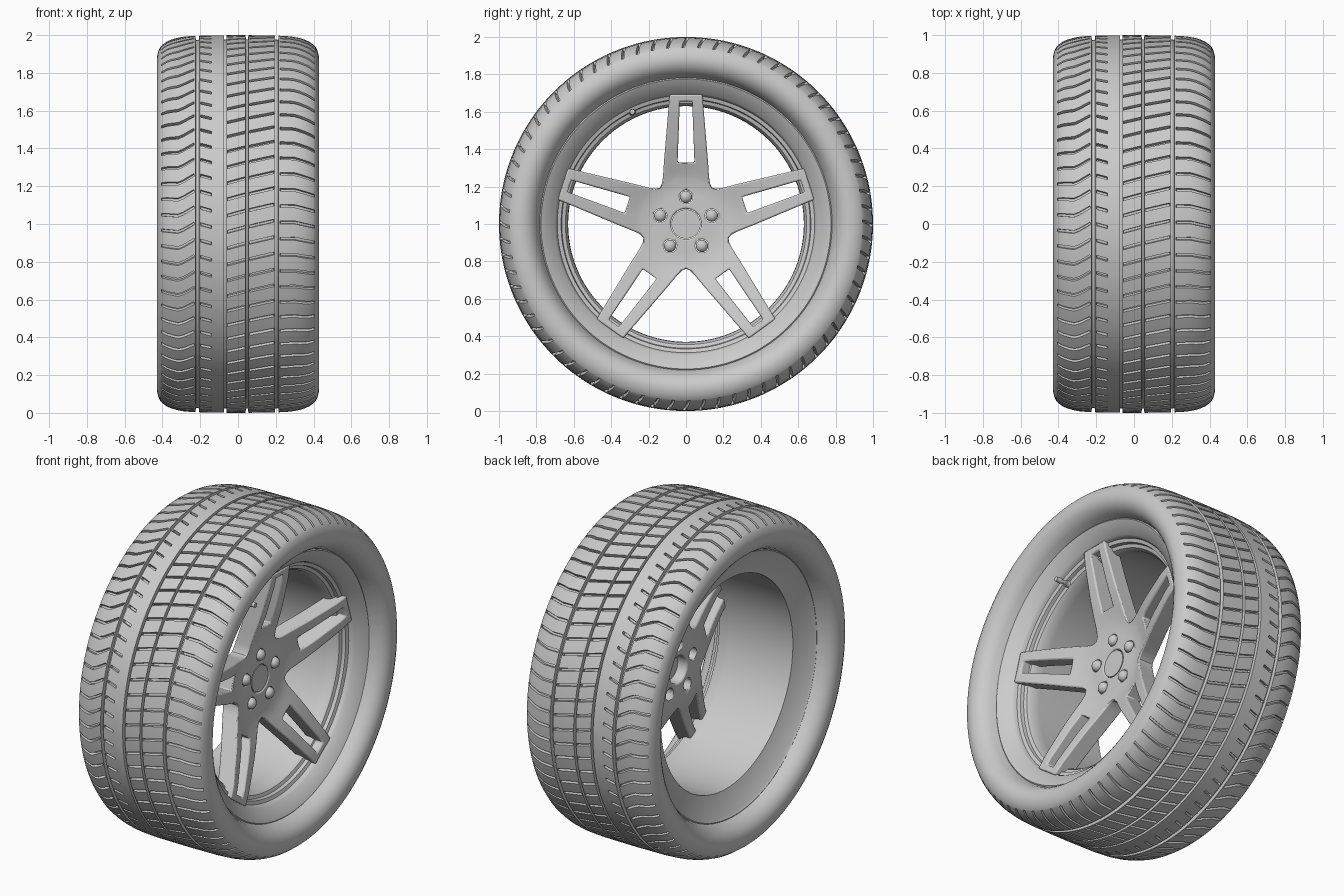
import bpy, bmesh
from math import sin, cos, pi, radians, tan
from mathutils import Vector

if "Cube" in bpy.data.objects:
    bpy.data.objects.remove(bpy.data.objects["Cube"])

CZ = 1.0  # axle height; axle runs along x


def lerp(table, v):
    if v <= table[0][0]:
        return table[0][1]
    for (a, p), (b, q) in zip(table, table[1:]):
        if v <= b:
            return p + (q - p) * (v - a) / (b - a)
    return table[-1][1]


def finish(bm, name, angle=35):
    bmesh.ops.recalc_face_normals(bm, faces=bm.faces[:])
    me = bpy.data.meshes.new(name)
    bm.to_mesh(me)
    bm.free()
    ob = bpy.data.objects.new(name, me)
    bpy.context.collection.objects.link(ob)
    smooth(ob, angle)
    return ob


def smooth(ob, angle=35):
    bpy.ops.object.select_all(action='DESELECT')
    ob.select_set(True)
    bpy.context.view_layer.objects.active = ob
    bpy.ops.object.shade_smooth_by_angle(angle=radians(angle))


def revolve(name, rows, cols, point):
    """Closed ring of quads; point(row, col) gives (x, radius, angle)."""
    bm = bmesh.new()
    grid = []
    for row in rows:
        ring = []
        for c in cols:
            x, r, t = point(row, c)
            ring.append(bm.verts.new((x, -r * cos(t), CZ + r * sin(t))))
        grid.append(ring)
    n = len(cols)
    for a, b in zip(grid, grid[1:]):
        for j in range(n):
            bm.faces.new((a[j], a[(j + 1) % n], b[(j + 1) % n], b[j]))
    return finish(bm, name)


def cylinder(bm, x0, x1, r0, r1, y, z, segs=24):
    rings = [[bm.verts.new((x, y + r * cos(2 * pi * i / segs), z + r * sin(2 * pi * i / segs)))
              for i in range(segs)] for x, r in ((x0, r0), (x1, r1))]
    for i in range(segs):
        k = (i + 1) % segs
        bm.faces.new((rings[0][i], rings[0][k], rings[1][k], rings[1][i]))
    bm.faces.new(rings[0])
    bm.faces.new(rings[1])


# Tyre: crown curve, sidewalls, ring grooves and slanted cross cuts
PITCHES = 72
CROWN = [(0, 1.0), (.2, .998), (.28, .993), (.33, .984), (.37, .97), (.395, .955), (.41, .94)]
SIDE = [(.422, .915), (.428, .89), (.427, .865), (.418, .84), (.40, .815), (.37, .795), (.33, .78)]
# ribs: (start, end, cut start, cut end)
RIBS = [(-.41, -.225, -.405, -.232), (-.205, -.075, -.198, -.14), (-.06, .04, -.058, .038),
        (.055, .195, .06, .19), (.215, .41, .222, .405)]
SHIFT = [(-.41, .1), (-.31, 0), (-.23, .55), (-.2, .5), (-.14, .3), (-.06, 0), (.04, .32),
         (.06, .35), (.19, .7), (.22, .6), (.3, .6), (.41, .3)]

rows = [(-x, r, 0) for x, r in reversed(SIDE)]
for i, (a, b, c, d) in enumerate(RIBS):
    def add(x, cut, drop=0):
        rows.append((x, lerp(CROWN, abs(x)) - drop, cut))
    add(a, 0)
    add(c, 0)
    steps = max(2, int((d - c) / .025))
    for k in range(steps + 1):
        add(c + .002 + (d - c - .004) * k / steps, 1)
    add(d, 0)
    add(b, 0)
    if i < 4:  # ring groove floor
        add(b + .002, 0, .022)
        add(RIBS[i + 1][0] - .002, 0, .022)
rows += [(x, r, 0) for x, r in SIDE]
cols = [(p + f, cut) for p in range(PITCHES)
        for f, cut in ((0, 0), (.41, 0), (.43, 1), (.57, 1), (.59, 0))]


def tyre_point(row, col):
    x, r, cut = row
    return x, r - .02 * cut * col[1], 2 * pi * (col[0] + lerp(SHIFT, x)) / PITCHES


revolve("tyre", rows, cols, tyre_point)

# Rim: front lip, stepped seat, barrel and rear flange
RIM = [(.30, .79), (.33, .785), (.338, .775), (.332, .765), (.29, .70), (.275, .692), (.262, .688),
       (.255, .668), (.235, .664), (.228, .645), (.205, .632), (.15, .63), (-.05, .632), (-.2, .632),
       (-.275, .632), (-.325, .765), (-.335, .775), (-.33, .785), (-.30, .79)]
revolve("rim", RIM, [2 * pi * i / 128 for i in range(128)], lambda p, t: (p[0], p[1], t))

# Five split spokes with hub: half-sector rows (centre, slot edge, outer edge) as (sideways, outward)
FRONT = [(0, .15), (.2, .15), (.26, .163), (.33, .19), (.42, .222), (.52, .25), (.62, .277), (.7, .29)]
BACK = [(0, .05), (.2, .05), (.26, .06), (.33, .085), (.42, .115), (.52, .145), (.62, .17), (.7, .185)]


def arc(r):
    return [(r * sin(radians(a)), r * cos(radians(a))) for a in (0, 18, 36)]


half = [arc(.082), arc(.12), arc(.16), arc(.2),
        [(0, .245), (.06, .24), (.141, .194)],
        [(0, .265), (.05, .262), (.13, .211)],
        [(0, .295), (.047, .293), (.123, .25)]]
for k in range(9):
    z = .33 + .325 * k / 8
    half.append([(0, z), (.045 - .012 * k / 8, z), (.118 - .027 * k / 8, z)])
half.append([(0, .692), (.033, .692), (.088, .692)])
SLOT = range(7, 15)

bm = bmesh.new()
for s in range(5):
    t = 2 * pi * s / 5
    for side in (1, -1):
        g = []
        for row in half:
            line = []
            for u, v in row:
                u *= side
                x = lerp(FRONT, (u * u + v * v) ** .5)
                line.append(bm.verts.new((x, u * cos(t) + v * sin(t), CZ + v * cos(t) - u * sin(t))))
            g.append(line)
        for i in range(len(g) - 1):
            for c in (0, 1):
                if c == 0 and i in SLOT:
                    continue
                q = (g[i][c], g[i][c + 1], g[i + 1][c + 1], g[i + 1][c])
                bm.faces.new(q if side > 0 else q[::-1])
bmesh.ops.remove_doubles(bm, verts=bm.verts[:], dist=.0005)
loose = [v for v in bm.verts if not v.link_faces]
bmesh.ops.delete(bm, geom=loose, context='VERTS')
ext = bmesh.ops.extrude_face_region(bm, geom=bm.faces[:], use_keep_orig=True)
for v in ext["geom"]:
    if isinstance(v, bmesh.types.BMVert):
        v.co.x = lerp(BACK, (v.co.y ** 2 + (v.co.z - CZ) ** 2) ** .5)
spokes = finish(bm, "spokes_and_hub")
bev = spokes.modifiers.new("soft_edges", 'BEVEL')
bev.width, bev.segments, bev.limit_method, bev.angle_limit = .008, 2, 'ANGLE', radians(50)

# Wheel nut holes
nuts = [(.145 * sin(2 * pi * i / 5), CZ + .145 * cos(2 * pi * i / 5)) for i in range(5)]
bm = bmesh.new()
for y, z in nuts:
    cylinder(bm, 0, .3, .036, .036, y, z)
cutter = finish(bm, "nut_hole_cutter")
cutter.hide_render = True
cutter.hide_viewport = True
cut = spokes.modifiers.new("nut_holes", 'BOOLEAN')
cut.operation, cut.object, cut.solver = 'DIFFERENCE', cutter, 'EXACT'

# Domed wheel nuts
for i, (y, z) in enumerate(nuts):
    bpy.ops.mesh.primitive_uv_sphere_add(segments=20, ring_count=12, radius=.033, location=(.148, y, z))
    nut = bpy.context.object
    nut.name = f"wheel_nut_{i + 1}"
    nut.scale.x = .9
    smooth(nut)

# Centre cap
bm = bmesh.new()
cylinder(bm, .11, .147, .078, .078, 0, CZ, 48)
finish(bm, "centre_cap")

# Valve stem standing on the rim step
bm = bmesh.new()
for x0, x1, r0, r1 in ((.22, .25, .022, .018), (.25, .285, .011, .011), (.285, .32, .016, .014)):
    cylinder(bm, x0, x1, r0, r1, -.287, CZ + .6, 16)
finish(bm, "valve_stem")
